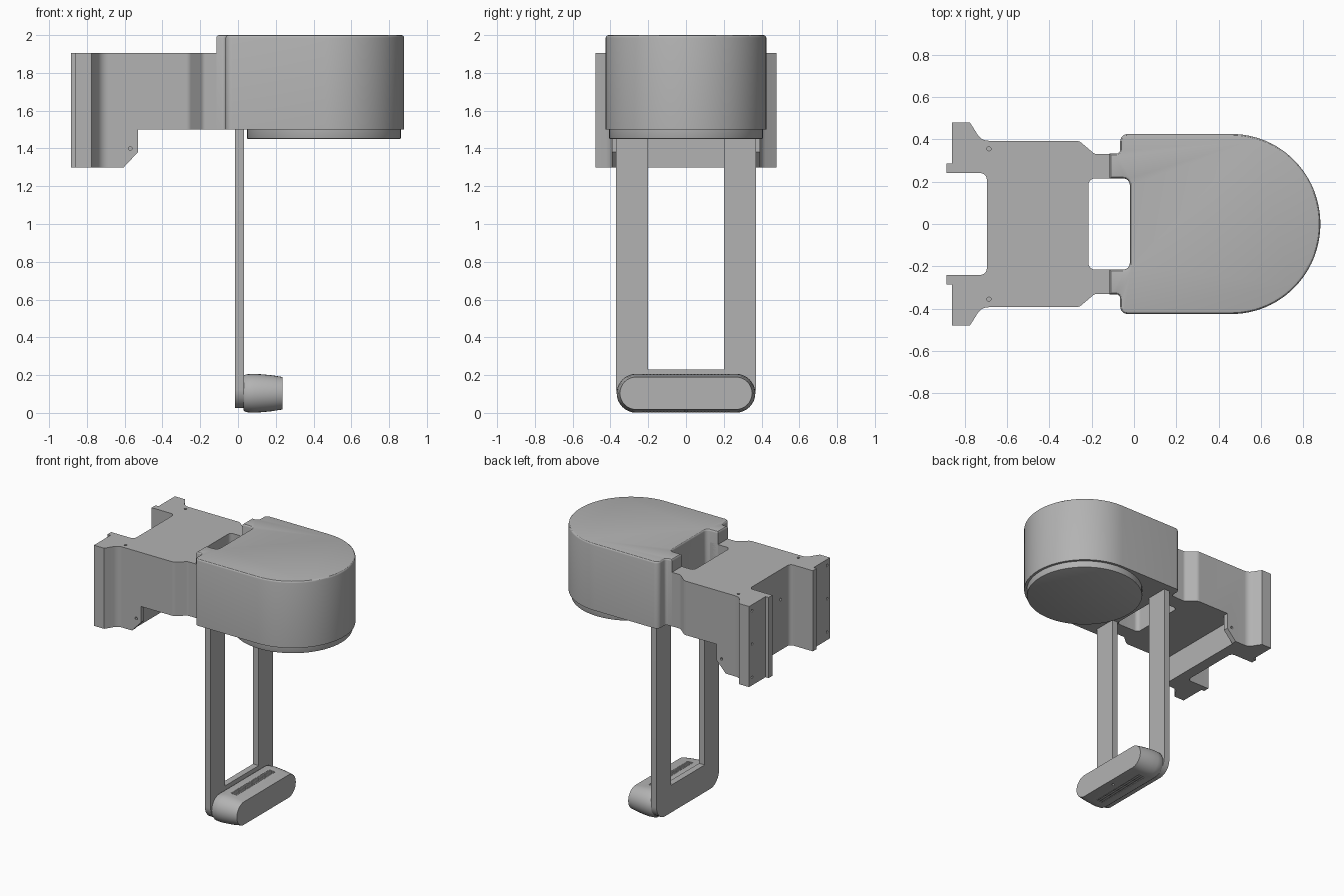
import bpy, bmesh, math
from mathutils import Vector, Matrix

if "Cube" in bpy.data.objects:
    bpy.data.objects.remove(bpy.data.objects["Cube"])

GREY = (0.45, 0.45, 0.45, 1)
grey = bpy.data.materials.new("plain grey")
grey.use_nodes = True
grey.diffuse_color = GREY
grey.node_tree.nodes["Principled BSDF"].inputs["Base Color"].default_value = GREY


def make_object(name, bm):
    bmesh.ops.recalc_face_normals(bm, faces=bm.faces)
    mesh = bpy.data.meshes.new(name)
    bm.to_mesh(mesh)
    bm.free()
    mesh.materials.append(grey)
    ob = bpy.data.objects.new(name, mesh)
    bpy.context.collection.objects.link(ob)
    return ob


def fillet(corners, steps=6):
    """Round every (u, v, radius) corner of a closed outline."""
    out = []
    for i, (u, v, r) in enumerate(corners):
        p = Vector((u, v))
        if r == 0:
            out.append(p)
            continue
        a = (Vector(corners[i - 1][:2]) - p).normalized()
        b = (Vector(corners[(i + 1) % len(corners)][:2]) - p).normalized()
        half = a.angle(b) / 2
        start, end = p + a * r / math.tan(half), p + b * r / math.tan(half)
        centre = p + (a + b).normalized() * r / math.sin(half)
        for k in range(steps + 1):
            d = start.lerp(end, k / steps) - centre
            out.append(centre + d.normalized() * r)
    return out


def mirrored(half, flip):
    """Complete a half outline by mirroring its u (0) or v (1)."""
    other = []
    for u, v, r in reversed(half):
        if (u, v)[flip] != 0:
            other.append((-u, v, r) if flip == 0 else (u, -v, r))
    return half + other


def prism(name, outline, low, high, axis):
    place = {"x": lambda u, v, w: (w, u, v),
             "y": lambda u, v, w: (u, w, v),
             "z": lambda u, v, w: (u, v, w)}[axis]
    bm = bmesh.new()
    rings = [[bm.verts.new(place(u, v, w)) for u, v in outline] for w in (low, high)]
    n = len(outline)
    for i in range(n):
        j = (i + 1) % n
        bm.faces.new((rings[0][i], rings[0][j], rings[1][j], rings[1][i]))
    for ring in rings:
        bm.faces.new(ring)
    return make_object(name, bm)


def cut(target, cutter):
    cutter.hide_render = True
    mod = target.modifiers.new("cut", "BOOLEAN")
    mod.operation, mod.solver, mod.object = "DIFFERENCE", "EXACT", cutter
    bpy.context.view_layer.update()
    done = target.evaluated_get(bpy.context.evaluated_depsgraph_get())
    mesh = bpy.data.meshes.new_from_object(done)
    target.modifiers.clear()
    target.data = mesh
    bpy.data.objects.remove(cutter)


def bevel_edges(ob, test, width, segments):
    bm = bmesh.new()
    bm.from_mesh(ob.data)
    edges = [e for e in bm.edges if all(test(v.co) for v in e.verts)]
    bmesh.ops.bevel(bm, geom=edges, offset=width, segments=segments,
                    profile=0.5, affect="EDGES")
    bm.to_mesh(ob.data)
    bm.free()


def add_hole(bm, centre, axis, radius=0.01, depth=0.06):
    turn = {"x": Matrix.Rotation(math.pi / 2, 4, "Y"),
            "y": Matrix.Rotation(math.pi / 2, 4, "X"),
            "z": Matrix.Identity(4)}[axis]
    bmesh.ops.create_cone(bm, cap_ends=True, segments=12, radius1=radius, radius2=radius,
                          depth=depth, matrix=Matrix.Translation(centre) @ turn)


# Wall bracket: plan outline, then the underside cut away
half = [(-0.695, 0.24, 0.03), (-0.885, 0.24, 0), (-0.885, 0.285, 0), (-0.86, 0.285, 0),
        (-0.86, 0.48, 0), (-0.775, 0.48, 0), (-0.72, 0.393, 0.06), (-0.26, 0.393, 0.04),
        (-0.185, 0.33, 0.03), (-0.05, 0.33, 0), (-0.05, 0.215, 0), (-0.215, 0.215, 0.03)]
bracket = prism("wall_bracket", fillet(mirrored(half, 1)), 1.3, 1.905, "z")
cut(bracket, prism("under_cutter", [(-0.53, 1.5), (-0.53, 1.38), (-0.605, 1.3), (-0.605, 1.2),
                                    (0.2, 1.2), (0.2, 1.5)], -1, 1, "y"))
cut(bracket, prism("rib_cutter", [(-0.61, 1.2), (-0.4, 1.2), (-0.4, 1.5), (-0.61, 1.5)],
                   -0.355, 0.355, "y"))

# Screw holes in the bracket
bm = bmesh.new()
for s in (-1, 1):
    add_hole(bm, (-0.685, s * 0.355, 1.905), "z")
    add_hole(bm, (-0.695, s * 0.13, 1.68), "x")
    add_hole(bm, (-0.57, s * 0.39, 1.4), "y", depth=0.03)
    for z in (1.36, 1.61, 1.86):
        add_hole(bm, (-0.86, s * 0.445, z), "x")
cut(bracket, make_object("hole_cutter", bm))

# Main housing: rounded front, ears that grip the bracket
half = [(-0.02, 0.215, 0.03), (-0.115, 0.215, 0), (-0.115, 0.332, 0),
        (-0.065, 0.332, 0.02), (-0.065, 0.425, 0.035)]
for k in range(25):
    a = math.pi / 2 * (1 - k / 24)
    half.append((0.46 + 0.42 * math.cos(a), 0.425 * math.sin(a) if k < 24 else 0, 0))
housing = prism("main_housing", fillet(mirrored(half, 1)), 1.5, 2.0, "z")
bevel_edges(housing, lambda c: c.z > 1.99, 0.014, 3)

# Round base plate under the housing
disc = [(0.455 + 0.407 * math.cos(math.tau * k / 64), 0.407 * math.sin(math.tau * k / 64))
        for k in range(64)]
base = prism("base_disc", disc, 1.45, 1.51, "z")
bevel_edges(base, lambda c: c.z < 1.46, 0.006, 2)

# Hanging strap loop
half = [(0.2, 0.23, 0), (0.2, 1.52, 0), (0.37, 1.52, 0), (0.37, 0.025, 0.1)]
strap = prism("strap_loop", fillet(mirrored(half, 0)), -0.015, 0.032, "x")

# Handle pod: stadium sections lofted along x
bm = bmesh.new()
rings = []
for x, r in [(0.03, 0.092), (0.042, 0.1), (0.085, 0.103), (0.13, 0.1),
             (0.18, 0.095), (0.235, 0.086)]:
    ring = []
    for k in range(34):
        side = 1 if k < 17 else -1
        a = math.pi * (k % 17) / 16 - side * math.pi / 2
        a = a if side == 1 else math.pi * (k - 17) / 16 + math.pi / 2
        ring.append(bm.verts.new((x, side * 0.264 + r * math.cos(a), 0.104 + r * math.sin(a))))
    rings.append(ring)
for lower, upper in zip(rings, rings[1:]):
    for i in range(34):
        j = (i + 1) % 34
        bm.faces.new((lower[i], lower[j], upper[j], upper[i]))
bm.faces.new(rings[0])
bm.faces.new(rings[-1])
pod = make_object("handle_pod", bm)

# Vent slits above and below, plus a screw hole underneath
bm = bmesh.new()
for z in (0.2, 0.006):
    for k in range(26):
        y = (k - 12.5) * 0.018
        bmesh.ops.create_cube(bm, size=1, matrix=Matrix.Translation((0.125, y, z))
                              @ Matrix.Diagonal((0.05, 0.008, 0.03, 1)))
add_hole(bm, (0.19, 0, 0.01), "z", depth=0.03)
cut(pod, make_object("vent_cutter", bm))

# Smooth curved walls, keep corners crisp
bpy.ops.object.select_all(action="DESELECT")
for ob in (bracket, housing, base, strap, pod):
    ob.select_set(True)
    bpy.context.view_layer.objects.active = ob
bpy.ops.object.shade_smooth_by_angle(angle=math.radians(30))
